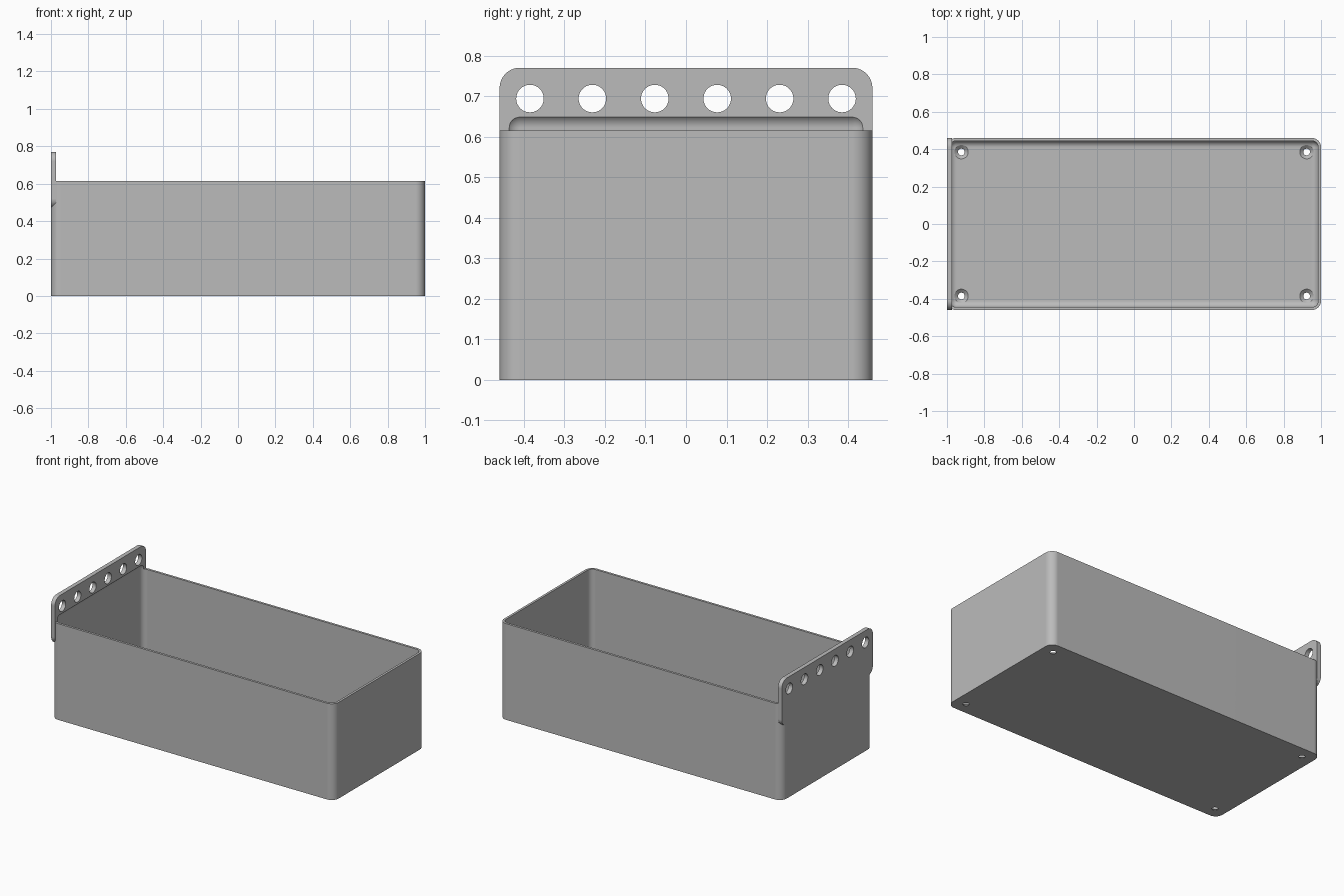
import bpy, bmesh
from math import radians
from mathutils import Matrix, Vector

if "Cube" in bpy.data.objects:
    bpy.data.objects.remove(bpy.data.objects["Cube"])

# Main sizes
HALF_X, HALF_Y, HEIGHT = 1.0, 0.46, 0.615
WALL, FLOOR, RADIUS = 0.015, 0.02, 0.05
PLATE, PLATE_LOW, PLATE_TOP = 0.027, 0.47, 0.77

grey = bpy.data.materials.new("plain grey")
grey.use_nodes = True
colour = (0.5, 0.5, 0.5, 1)
grey.diffuse_color = colour
grey.node_tree.nodes["Principled BSDF"].inputs["Base Color"].default_value = colour


def finish(name, bm):
    mesh = bpy.data.meshes.new(name)
    bm.to_mesh(mesh)
    bm.free()
    obj = bpy.data.objects.new(name, mesh)
    obj.data.materials.append(grey)
    bpy.context.collection.objects.link(obj)
    return obj


def rounded_box(name, low, high, radius, axis=None):
    """Box with rounded edges: those along one axis, or all of them."""
    low, high = Vector(low), Vector(high)
    bm = bmesh.new()
    bmesh.ops.create_cube(bm, size=1)
    bmesh.ops.scale(bm, vec=high - low, verts=bm.verts)
    bmesh.ops.translate(bm, vec=(low + high) / 2, verts=bm.verts)
    edges = [e for e in bm.edges if axis is None
             or abs((e.verts[0].co - e.verts[1].co)[axis]) > 1e-4]
    bmesh.ops.bevel(bm, geom=edges, offset=radius, segments=10,
                    profile=0.5, affect='EDGES')
    return finish(name, bm)


def add_cone(bm, centre, r_low, r_high, depth, turn=Matrix()):
    bmesh.ops.create_cone(bm, cap_ends=True, segments=40, radius1=r_low,
                          radius2=r_high, depth=depth,
                          matrix=Matrix.Translation(centre) @ turn)


def combine(target, tool, operation):
    bpy.context.view_layer.objects.active = target
    mod = target.modifiers.new("combine", 'BOOLEAN')
    mod.operation, mod.object, mod.solver = operation, tool, 'EXACT'
    bpy.ops.object.modifier_apply(modifier=mod.name)
    bpy.data.objects.remove(tool)


# Outer tray body and the upright hanging plate on its end
tray = rounded_box("hanging_tray", (-HALF_X, -HALF_Y, 0),
                   (HALF_X, HALF_Y, HEIGHT), RADIUS, axis=2)
plate = rounded_box("hanging_plate", (-HALF_X, -HALF_Y, PLATE_LOW),
                    (-HALF_X + PLATE, HALF_Y, PLATE_TOP), RADIUS, axis=0)
combine(tray, plate, 'UNION')

# Rounded cavity, which also undercuts the foot of the plate
cavity = rounded_box("cavity_cutter", (WALL - HALF_X, WALL - HALF_Y, FLOOR),
                     (HALF_X - WALL, HALF_Y - WALL, 0.657), RADIUS - WALL)
combine(tray, cavity, 'DIFFERENCE')

# Row of holes through the plate
bm = bmesh.new()
for i in range(6):
    add_cone(bm, (-HALF_X, (i - 2.5) * 0.154, 0.694), 0.034, 0.034, 0.2,
             Matrix.Rotation(radians(90), 4, 'Y'))
combine(tray, finish("plate_hole_cutter", bm), 'DIFFERENCE')

# Countersunk drain holes in the floor corners
for r_low, r_high, low, high in ((0.018, 0.018, -0.1, 0.1),
                                 (0.018, 0.037, 0.003, FLOOR),
                                 (0.037, 0.037, FLOOR - 0.0001, 0.06)):
    bm = bmesh.new()
    for x in (-0.923, 0.923):
        for y in (-0.385, 0.385):
            add_cone(bm, (x, y, (low + high) / 2), r_low, r_high, high - low)
    combine(tray, finish("drain_cutter", bm), 'DIFFERENCE')

# Smooth rounded corners, flat walls
bpy.ops.object.select_all(action='DESELECT')
tray.select_set(True)
bpy.context.view_layer.objects.active = tray
bpy.ops.object.shade_smooth_by_angle(angle=radians(30))
weighted = tray.modifiers.new("flat walls", 'WEIGHTED_NORMAL')
weighted.keep_sharp = True
